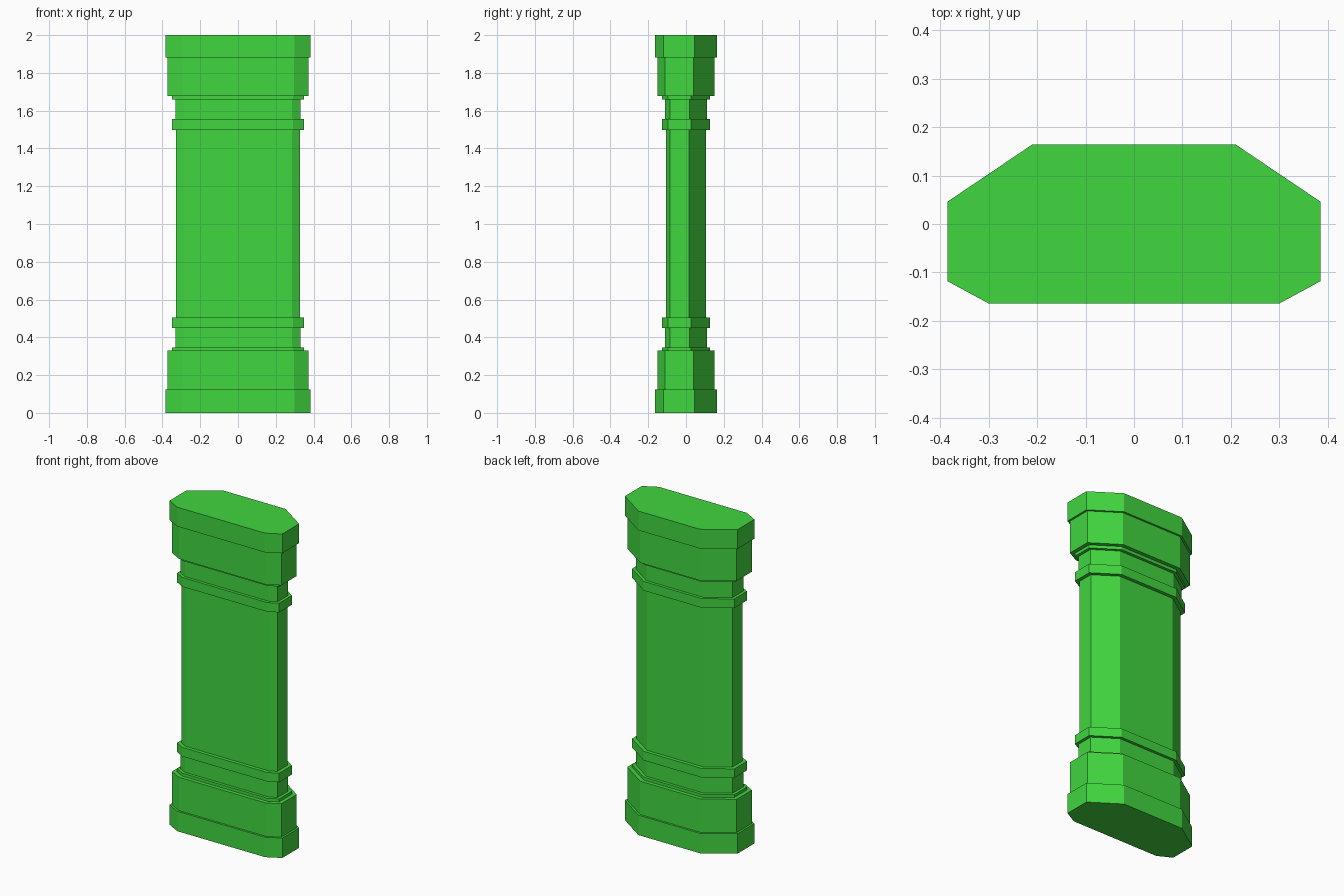
import bpy, bmesh
from mathutils import Vector

cube = bpy.data.objects.get("Cube")
if cube:
    bpy.data.objects.remove(cube, do_unlink=True)

green = bpy.data.materials.new("leaf green")
green.use_nodes = True
green.diffuse_color = (0.052, 0.67, 0.05, 1)
green.node_tree.nodes["Principled BSDF"].inputs["Base Color"].default_value = green.diffuse_color

# Right half of the plan, front to back, mirrored to a counter-clockwise octagon
half = [(0.30, -0.164), (0.385, -0.118), (0.385, 0.046), (0.21, 0.164)]
plan = [Vector(p) for p in half] + [Vector((-x, y)) for x, y in reversed(half)]


def inset_plan(d):
    """Move every side of the plan inward by d."""
    result = []
    for i, p in enumerate(plan):
        a = (p - plan[i - 1]).normalized()
        b = (plan[(i + 1) % len(plan)] - p).normalized()
        na, nb = Vector((-a.y, a.x)), Vector((-b.y, b.x))
        result.append(p + (na + nb) * d / (1 + na.dot(nb)))
    return result


# Moulding steps from the floor up: top height of the step, inset
PLINTH, BLOCK, BAND, NECK, SHAFT = 0, 0.012, 0.036, 0.054, 0.058
steps = [
    (0.123, PLINTH), (0.329, BLOCK), (0.347, BAND), (0.45, NECK),
    (0.506, BAND), (1.498, SHAFT), (1.555, BAND), (1.658, NECK),
    (1.677, BAND), (1.881, BLOCK), (2.0, PLINTH),
]

# Stack the rings into one closed stepped pillar
bm = bmesh.new()
rings, bottom = [], 0
for top, inset in steps:
    for z in (bottom, top):
        rings.append([bm.verts.new((p.x, p.y, z)) for p in inset_plan(inset)])
    bottom = top
for low, high in zip(rings, rings[1:]):
    for i in range(len(plan)):
        j = (i + 1) % len(plan)
        bm.faces.new((low[i], low[j], high[j], high[i]))
bm.faces.new(reversed(rings[0]))
bm.faces.new(rings[-1])

mesh = bpy.data.meshes.new("pillar")
bm.to_mesh(mesh)
bm.free()
mesh.materials.append(green)
bpy.context.collection.objects.link(bpy.data.objects.new("pillar", mesh))
